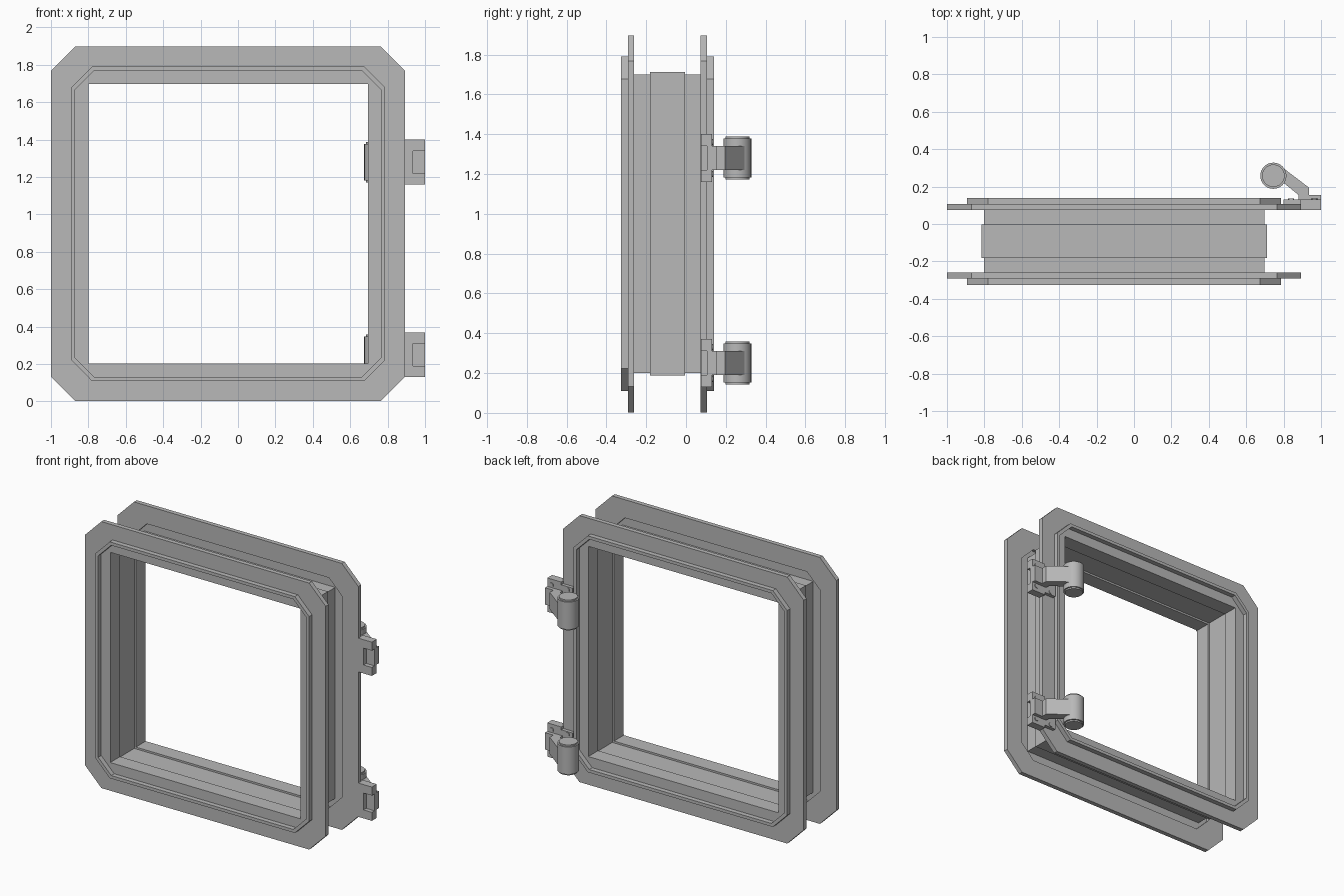
import bpy
import bmesh
import math
from mathutils import Matrix

cube = bpy.data.objects.get("Cube")
if cube:
    bpy.data.objects.remove(cube, do_unlink=True)

grey = bpy.data.materials.new("plain grey")
grey.use_nodes = True
grey.diffuse_color = (0.48, 0.48, 0.48, 1)
grey.node_tree.nodes["Principled BSDF"].inputs["Base Color"].default_value = grey.diffuse_color

CX, CZ = -0.053, 0.95   # centre of the window opening


def finish(name, bm, smooth=False):
    bmesh.ops.recalc_face_normals(bm, faces=bm.faces)
    mesh = bpy.data.meshes.new(name)
    bm.to_mesh(mesh)
    bm.free()
    obj = bpy.data.objects.new(name, mesh)
    bpy.context.collection.objects.link(obj)
    mesh.materials.append(grey)
    if smooth:
        bpy.ops.object.select_all(action="DESELECT")
        obj.select_set(True)
        bpy.context.view_layer.objects.active = obj
        bpy.ops.object.shade_smooth_by_angle(angle=math.radians(35))
    return obj


def outline(half, cut):
    """Square with cut corners, or a plain square when cut is zero."""
    pts = []
    for sx, sz in ((1, 1), (-1, 1), (-1, -1), (1, -1)):
        a, b = (sx * half, sz * (half - cut)), (sx * (half - cut), sz * half)
        pts += [a, b] if sx * sz > 0 else [b, a]
    return pts


def frame(name, section):
    """Sweep a closed section of (half size, corner cut, y) round the window."""
    bm = bmesh.new()
    rings = [[bm.verts.new((CX + x, y, CZ + z)) for x, z in outline(h, c)]
             for h, c, y in section]
    for r, ring in enumerate(rings):
        nxt = rings[(r + 1) % len(rings)]
        for i in range(8):
            j = (i + 1) % 8
            bm.faces.new((ring[i], ring[j], nxt[j], nxt[i]))
    bmesh.ops.remove_doubles(bm, verts=bm.verts, dist=0.0002)
    return finish(name, bm)


def box(name, x, y, z):
    bm = bmesh.new()
    bmesh.ops.create_cube(bm, size=1)
    for v in bm.verts:
        v.co = [lo + (c + 0.5) * (hi - lo) for c, (lo, hi) in zip(v.co, (x, y, z))]
    return finish(name, bm)


def prism(name, pts, z0, z1):
    bm = bmesh.new()
    face = bm.faces.new([bm.verts.new((x, y, z0)) for x, y in pts])
    up = bmesh.ops.extrude_face_region(bm, geom=[face])["geom"]
    for v in up:
        if isinstance(v, bmesh.types.BMVert):
            v.co.z = z1
    return finish(name, bm)


def cylinder(name, centre, radius, depth, along_y=False, sides=32):
    bm = bmesh.new()
    turn = Matrix.Rotation(math.pi / 2, 4, "X") if along_y else Matrix()
    bmesh.ops.create_cone(bm, cap_ends=True, segments=sides, radius1=radius,
                          radius2=radius, depth=depth,
                          matrix=Matrix.Translation(centre) @ turn)
    return finish(name, bm, True)


# Front and back flanges: flat rim, raised lip, recessed inner panel
def flange(name, base, out):
    section = [(0.947, 0.13, 0), (0.947, 0.13, 0.032), (0.84, 0.112, 0.032),
               (0.84, 0.112, 0.066), (0.818, 0.102, 0.066), (0.818, 0.102, 0.032),
               (0.75, 0, 0.032), (0.75, 0, 0.022), (0.818, 0.102, 0.022),
               (0.818, 0.102, 0)]
    frame(name, [(h, c, base + out * y) for h, c, y in section])


flange("back_flange", 0.074, 1)
flange("front_flange", -0.26, -1)

# Thin square sleeve with a raised band round its middle
sleeve = [(0.75, -0.292), (0.75, -0.182), (0.763, -0.182),
          (0.763, -0.004), (0.75, -0.004), (0.75, 0.106)]
frame("sleeve", [(h, 0, y) for h, y in sleeve]
      + [(h - 0.003, 0, y) for h, y in reversed(sleeve)])

# Two hinges on the left edge of the back flange
arm = [(0.79, 0.305), (0.935, 0.195), (0.935, 0.155), (1.0, 0.155), (1.0, 0.128),
       (0.88, 0.128), (0.88, 0.155), (0.80, 0.22), (0.74, 0.24), (0.74, 0.29)]
for label, z in (("upper", 1.28), ("lower", 0.25)):
    box(label + "_hinge_side_plate", (0.89, 0.935), (0.075, 0.13), (z - 0.12, z + 0.12))
    box(label + "_hinge_base", (0.80, 1.0), (0.105, 0.13), (z - 0.1, z + 0.1))
    for s in (-1, 1):
        box(label + "_hinge_ear", (0.93, 1.0), (0.075, 0.13),
            sorted((z + s * 0.06, z + s * 0.12)))
        for x in (0.84, 0.965):
            cylinder(label + "_hinge_screw", (x, 0.131, z + s * 0.08), 0.016, 0.01, True, 16)
    prism(label + "_hinge_arm", arm, z - 0.06, z + 0.06)
    cylinder(label + "_hinge_barrel", (0.745, 0.258, z), 0.07, 0.195)
    cylinder(label + "_hinge_pin", (0.745, 0.258, z), 0.06, 0.216)
